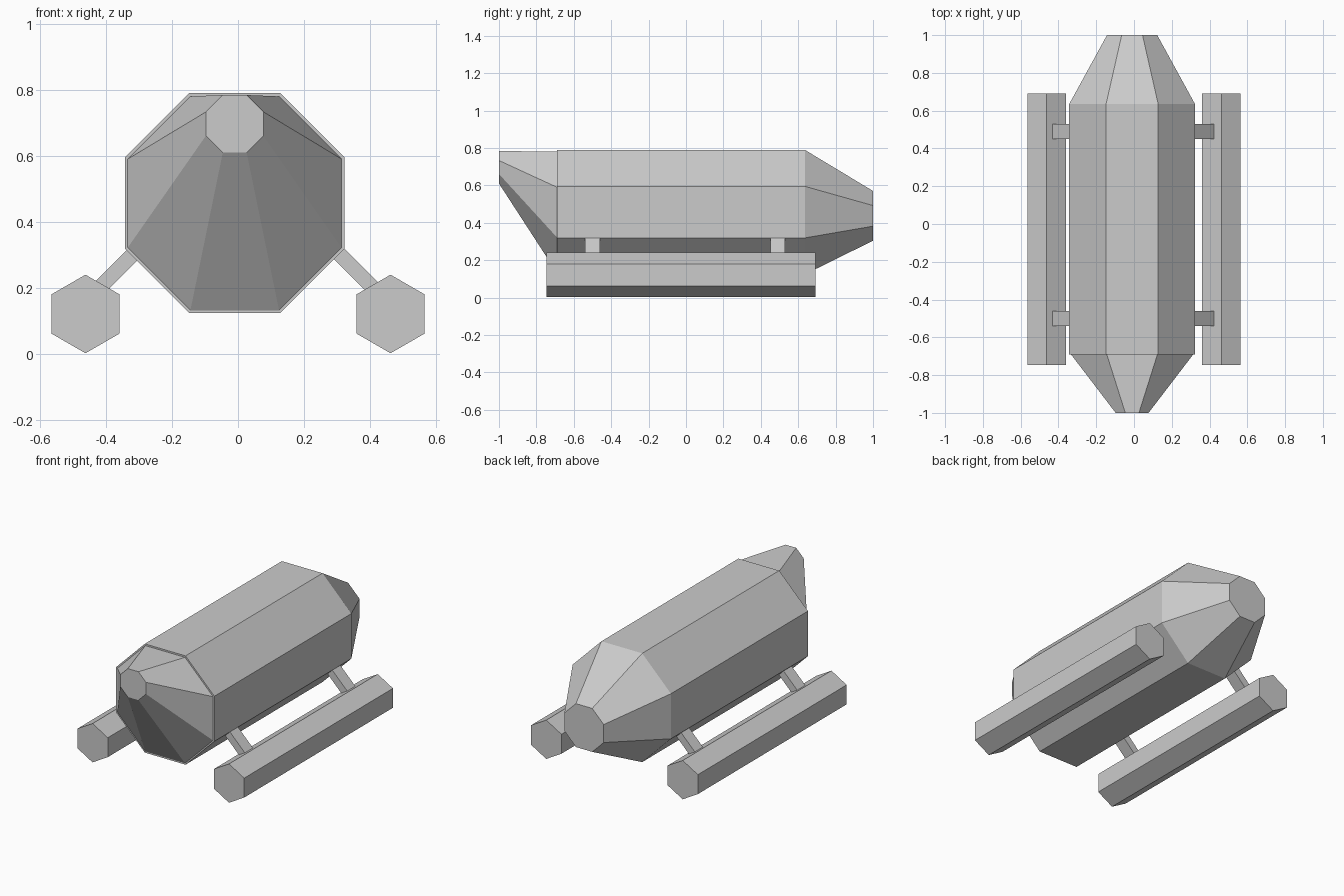
import bpy, bmesh, math
from mathutils import Vector

if "Cube" in bpy.data.objects:
    bpy.data.objects.remove(bpy.data.objects["Cube"])


def loft(name, rings, sides):
    """Skin regular polygon rings (x, y, z, apothem) along y, with capped ends."""
    bm = bmesh.new()
    loops = []
    for x, y, z, apothem in rings:
        r = apothem / math.cos(math.pi / sides)
        angles = [2 * math.pi * (i + 0.5) / sides for i in range(sides)]
        loops.append([bm.verts.new((x + r * math.cos(a), y, z + r * math.sin(a)))
                      for a in angles])
    for a, b in zip(loops, loops[1:]):
        for i in range(sides):
            j = (i + 1) % sides
            bm.faces.new((a[i], a[j], b[j], b[i]))
    bm.faces.new(loops[0])
    bm.faces.new(loops[-1])
    return finish(name, bm)


def finish(name, bm):
    bmesh.ops.recalc_face_normals(bm, faces=bm.faces)
    mesh = bpy.data.meshes.new(name)
    bm.to_mesh(mesh)
    bm.free()
    obj = bpy.data.objects.new(name, mesh)
    bpy.context.collection.objects.link(obj)
    return obj


def strut(name, top, bottom, thick, depth):
    """Square bar running diagonally in the xz plane."""
    top, bottom = Vector(top), Vector(bottom)
    d = (bottom - top).normalized()
    n = Vector((-d.z, 0, d.x)) * thick / 2
    w = Vector((0, depth / 2, 0))
    bm = bmesh.new()
    a, b = [[bm.verts.new(p + s * n + t * w)
             for s, t in ((1, 1), (1, -1), (-1, -1), (-1, 1))] for p in (top, bottom)]
    bm.faces.new(a)
    bm.faces.new(b)
    for i in range(4):
        j = (i + 1) % 4
        bm.faces.new((a[i], a[j], b[j], b[i]))
    return finish(name, bm)


# Octagonal hull: raised nose, thin inset rim, barrel, tapered tail
loft("hull", [
    (-0.01, -1.0, 0.697, 0.087),
    (-0.01, -0.69, 0.456, 0.324),
    (-0.01, -0.69, 0.457, 0.333),
    (-0.01, 0.635, 0.457, 0.333),
    (-0.01, 1.0, 0.437, 0.133),
], 8)

# Hexagonal floats and their diagonal struts on both sides
for side, label in ((-1, "left"), (1, "right")):
    cx = side * 0.462
    loft("float_" + label, [(cx, -0.747, 0.121, 0.103), (cx, 0.692, 0.121, 0.103)], 6)
    shift = -0.01 if side < 0 else 0.0
    for y, end in ((-0.5, "front"), (0.49, "back")):
        strut(f"strut_{label}_{end}",
              (side * 0.26 + shift, y, 0.35), (side * 0.44 + shift, y, 0.17), 0.045, 0.078)
